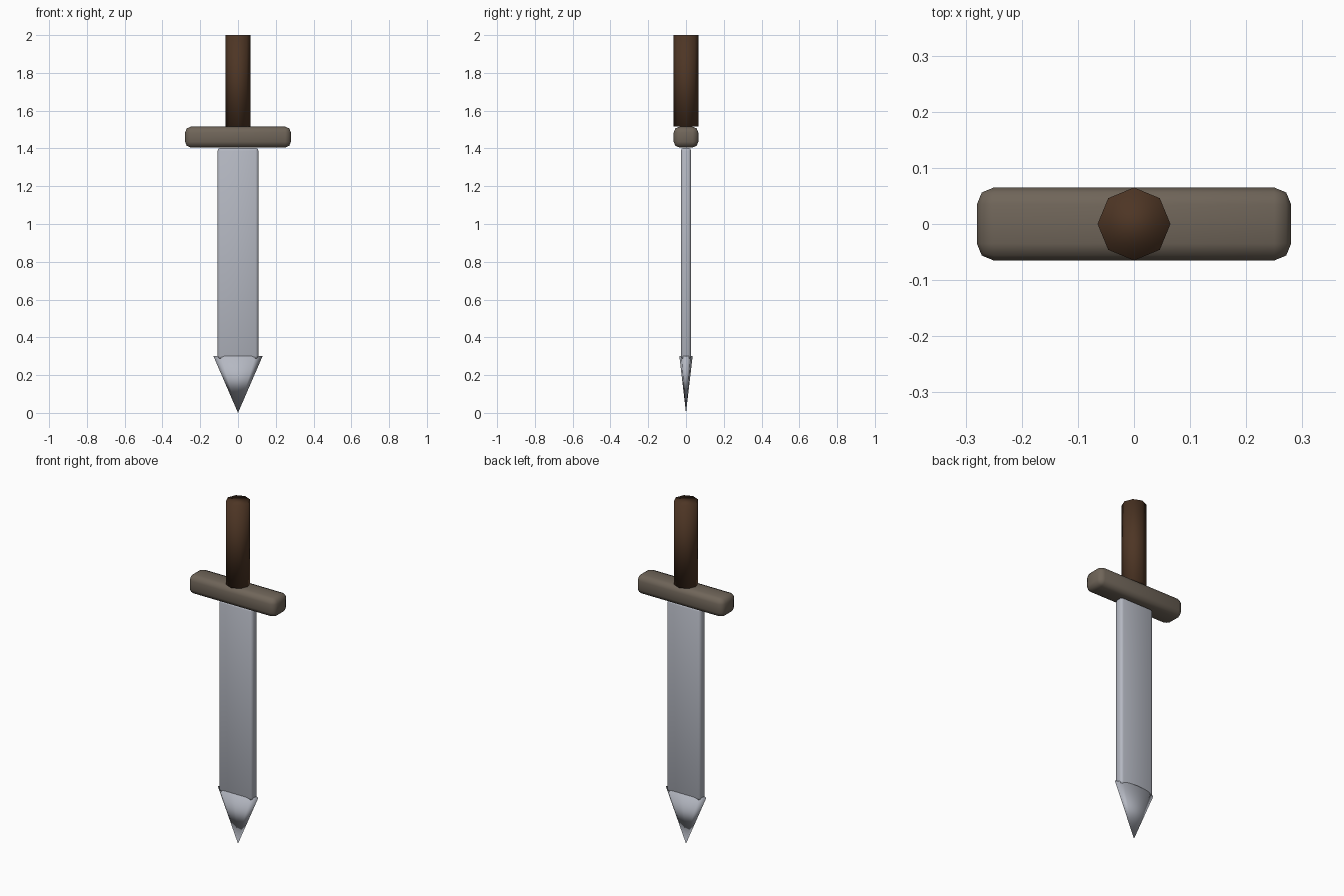
import bpy

if "Cube" in bpy.data.objects:
    bpy.data.objects.remove(bpy.data.objects["Cube"])


def material(name, rgb):
    mat = bpy.data.materials.new(name)
    mat.diffuse_color = (*rgb, 1)
    mat.use_nodes = True
    mat.node_tree.nodes["Principled BSDF"].inputs["Base Color"].default_value = mat.diffuse_color
    return mat


steel = material("steel", (0.46, 0.48, 0.54))
bronze = material("dull_bronze", (0.16, 0.13, 0.10))
leather = material("leather", (0.075, 0.036, 0.018))


def finish(name, mat):
    obj = bpy.context.object
    obj.name = name
    obj.data.materials.append(mat)
    bpy.ops.object.transform_apply(location=False, rotation=True, scale=True)
    bpy.ops.object.shade_smooth()
    return obj


def rounded_box(name, size, z_low, bevel, mat):
    bpy.ops.mesh.primitive_cube_add(size=1, location=(0, 0, z_low + size[2] / 2))
    bpy.context.object.scale = size
    obj = finish(name, mat)
    mod = obj.modifiers.new("rounded_edges", 'BEVEL')
    mod.width = bevel
    mod.segments = 2


# Blade and crossguard
rounded_box("blade", (0.216, 0.054, 1.118), 0.285, 0.015, steel)
rounded_box("crossguard", (0.56, 0.13, 0.11), 1.405, 0.03, bronze)

# Flattened pointed tip, apex on the ground
bpy.ops.mesh.primitive_cone_add(vertices=8, radius1=0, radius2=0.13, depth=0.3,
                                location=(0, 0, 0.15))
bpy.context.object.scale = (1, 0.27, 1)
finish("blade_tip", steel)

# Eight-sided grip
bpy.ops.mesh.primitive_cylinder_add(vertices=8, radius=0.065, depth=0.485,
                                    location=(0, 0, 1.7575))
finish("grip", leather)
